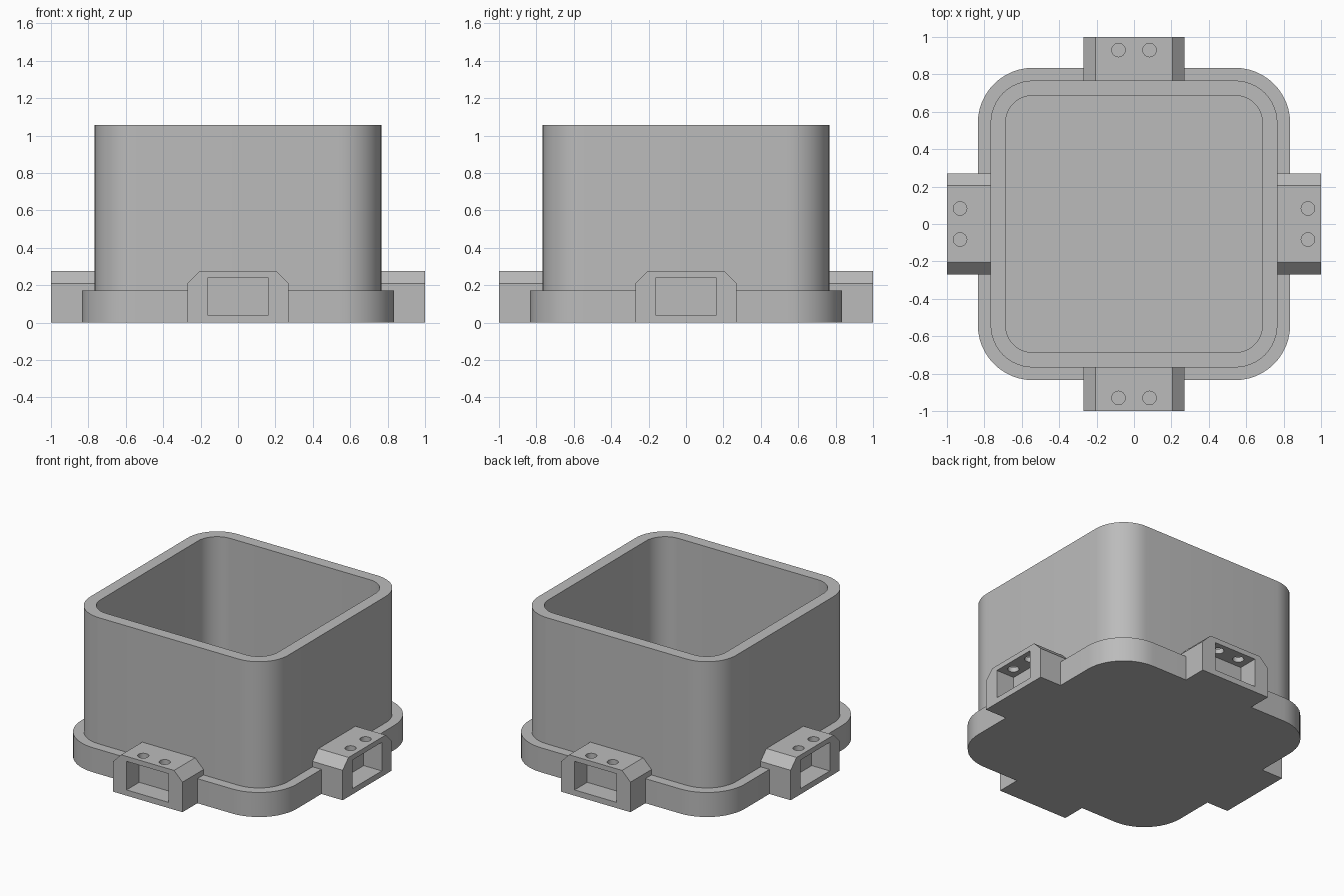
import bpy, bmesh
from math import sin, cos, pi, radians
from mathutils import Matrix

cube = bpy.data.objects.get("Cube")
if cube:
    bpy.data.objects.remove(cube)

grey = bpy.data.materials.new("plain grey")
grey.use_nodes = True
grey.diffuse_color = (0.5, 0.5, 0.5, 1)
grey.node_tree.nodes["Principled BSDF"].inputs["Base Color"].default_value = (0.5, 0.5, 0.5, 1)


def finish(name, bm):
    bmesh.ops.recalc_face_normals(bm, faces=bm.faces)
    mesh = bpy.data.meshes.new(name)
    bm.to_mesh(mesh)
    bm.free()
    mesh.materials.append(grey)
    obj = bpy.data.objects.new(name, mesh)
    bpy.context.collection.objects.link(obj)
    return obj


def activate(obj):
    bpy.ops.object.select_all(action='DESELECT')
    obj.select_set(True)
    bpy.context.view_layer.objects.active = obj


def smooth(obj):
    activate(obj)
    bpy.ops.object.shade_smooth_by_angle(angle=radians(30))


def rounded_square(bm, half, z, centre=0.54, steps=12):
    """Ring of vertices; every ring shares the same corner centres."""
    ring = []
    for q, (sx, sy) in enumerate([(1, 1), (-1, 1), (-1, -1), (1, -1)]):
        for i in range(steps + 1):
            a = (q + i / steps) * pi / 2
            r = half - centre
            ring.append(bm.verts.new((sx * centre + r * cos(a), sy * centre + r * sin(a), z)))
    return ring


# Open box with a wider foot: rings from the underside, up and over the rim, to the floor
BASE, OUTER, INNER = 0.835, 0.767, 0.687
bm = bmesh.new()
profile = [(BASE, 0), (BASE, 0.172), (OUTER, 0.172), (OUTER, 1.056), (INNER, 1.056), (INNER, 0.08)]
rings = [rounded_square(bm, half, z) for half, z in profile]
for lower, upper in zip(rings, rings[1:]):
    n = len(lower)
    for i in range(n):
        j = (i + 1) % n
        bm.faces.new((lower[i], lower[j], upper[j], upper[i]))
bm.faces.new(rings[0])
bm.faces.new(rings[-1])
smooth(finish("box_with_foot", bm))

# Mounting lug: chamfered block reaching into the wall
bm = bmesh.new()
outline = [(-0.27, 0), (0.27, 0), (0.27, 0.21), (0.205, 0.275), (-0.205, 0.275), (-0.27, 0.21)]
face = bm.faces.new([bm.verts.new((x, -1, z)) for x, z in outline])
out = bmesh.ops.extrude_face_region(bm, geom=[face])
bmesh.ops.translate(bm, verts=[v for v in out["geom"] if isinstance(v, bmesh.types.BMVert)],
                    vec=(0, 0.27, 0))
lug = finish("front_lug", bm)

# Cutters: front pocket and two screw holes down into it
bm = bmesh.new()
bmesh.ops.create_cube(bm, size=1, matrix=Matrix.Translation((0, -0.96, 0.14))
                      @ Matrix.Diagonal((0.326, 0.2, 0.2, 1)))
pocket = finish("pocket_cutter", bm)
bm = bmesh.new()
for x in (-0.083, 0.083):
    bmesh.ops.create_cone(bm, cap_ends=True, segments=32, radius1=0.036, radius2=0.036,
                          depth=0.2, matrix=Matrix.Translation((x, -0.93, 0.28)))
holes = finish("hole_cutter", bm)

activate(lug)
for cutter in (pocket, holes):
    mod = lug.modifiers.new("cut", 'BOOLEAN')
    mod.operation = 'DIFFERENCE'
    mod.solver = 'EXACT'
    mod.object = cutter
    bpy.ops.object.modifier_apply(modifier=mod.name)
    bpy.data.objects.remove(cutter)
smooth(lug)

# The same lug on the other three sides
for k, side in enumerate(("left", "back", "right"), 1):
    copy = bpy.data.objects.new(side + "_lug", lug.data)
    copy.rotation_euler.z = k * pi / 2
    bpy.context.collection.objects.link(copy)
